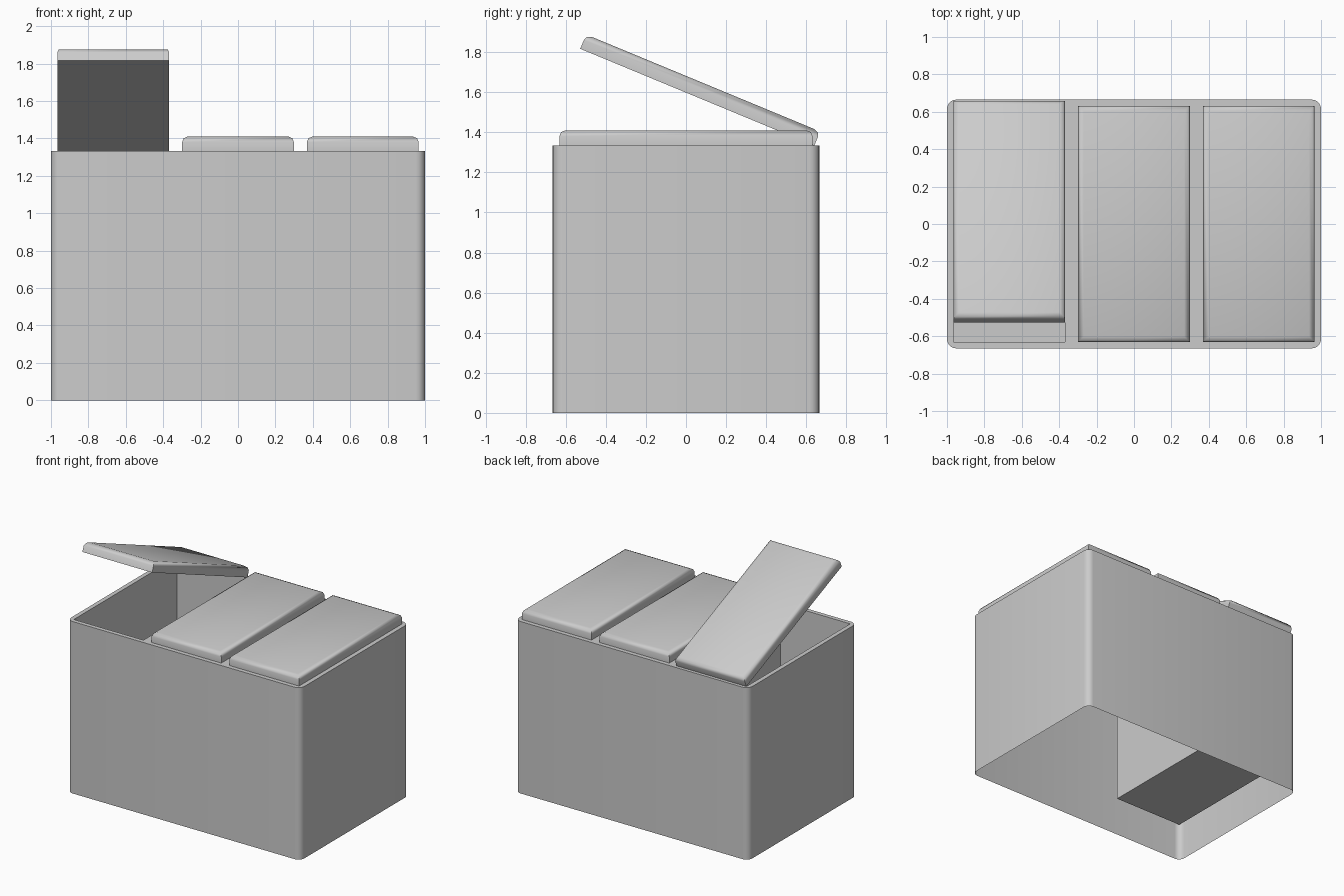
import bpy, bmesh, math
from mathutils import Vector

if "Cube" in bpy.data.objects:
    bpy.data.objects.remove(bpy.data.objects["Cube"])

W, D, H = 1.0, 0.665, 1.333         # half width, half depth, height of the body
R = 0.05                            # vertical corner radius
LW, LD, LH = 0.299, 0.632, 0.077    # lid half width, half depth, thickness
PITCH = 0.667                       # spacing of the lids
FLOOR = 0.28                        # floor height of the open bin


def finish(bm, name, smooth=True, angle=30):
    me = bpy.data.meshes.new(name)
    bm.to_mesh(me)
    bm.free()
    ob = bpy.data.objects.new(name, me)
    bpy.context.collection.objects.link(ob)
    if smooth:
        bpy.ops.object.select_all(action='DESELECT')
        ob.select_set(True)
        bpy.context.view_layer.objects.active = ob
        bpy.ops.object.shade_smooth_by_angle(angle=math.radians(angle))
    return ob


def rounded_rect(w, d, r, steps=5):
    pts = []
    for i, (sx, sy) in enumerate([(1, 1), (-1, 1), (-1, -1), (1, -1)]):
        for k in range(steps + 1):
            a = math.pi / 2 * (i + k / steps)
            pts.append((sx * (w - r) + r * math.cos(a), sy * (d - r) + r * math.sin(a)))
    return pts


def ring(bm, pts, z):
    return [bm.verts.new((x, y, z)) for x, y in pts]


def bridge(bm, a, b):
    n = len(a)
    for i in range(n):
        j = (i + 1) % n
        bm.faces.new((a[i], a[j], b[j], b[i]))


hole = [(-PITCH + sx * LW, sy * LD) for sx, sy in [(1, 1), (-1, 1), (-1, -1), (1, -1)]]

# Outer shell: thin walls, open underneath, top deck with one opening
bm = bmesh.new()
outline = rounded_rect(W, D, R)
low, top = ring(bm, outline, 0), ring(bm, outline, H)
bridge(bm, low, top)
inner = ring(bm, hole, H)
edges = [bm.edges.get((top[i - 1], top[i])) for i in range(len(top))]
edges += [bm.edges.new((inner[i - 1], inner[i])) for i in range(4)]
deck = bmesh.ops.triangle_fill(bm, edges=edges, use_beauty=True, normal=Vector((0, 0, 1)))
for f in deck["geom"]:
    if isinstance(f, bmesh.types.BMFace):
        f.normal_update()
        if f.normal.z < 0:
            f.normal_flip()
finish(bm, "body_shell")

# Bin hanging below the opening
bm = bmesh.new()
rim, base = ring(bm, hole, H), ring(bm, hole, FLOOR)
bridge(bm, rim, base)
bm.faces.new(base)
finish(bm, "inner_bin", smooth=False)


# Lids: origin on the back lower edge so they can swing
def lid(name, x, y=LD, angle=0.0):
    bm = bmesh.new()
    bmesh.ops.create_cube(bm, size=1)
    for v in bm.verts:
        v.co = (v.co.x * 2 * LW, (v.co.y - 0.5) * 2 * LD, (v.co.z + 0.5) * LH)
    rim = [e for e in bm.edges if all(v.co.z > LH / 2 for v in e.verts)]
    bmesh.ops.bevel(bm, geom=rim, offset=0.03, segments=2, profile=0.5, affect='EDGES')
    ob = finish(bm, name, angle=50)
    ob.location = (x, y, H)
    ob.rotation_euler.x = -math.radians(angle)


lid("open_lid", -PITCH, 0.64, 22.5)
lid("middle_lid", 0)
lid("right_lid", PITCH)
